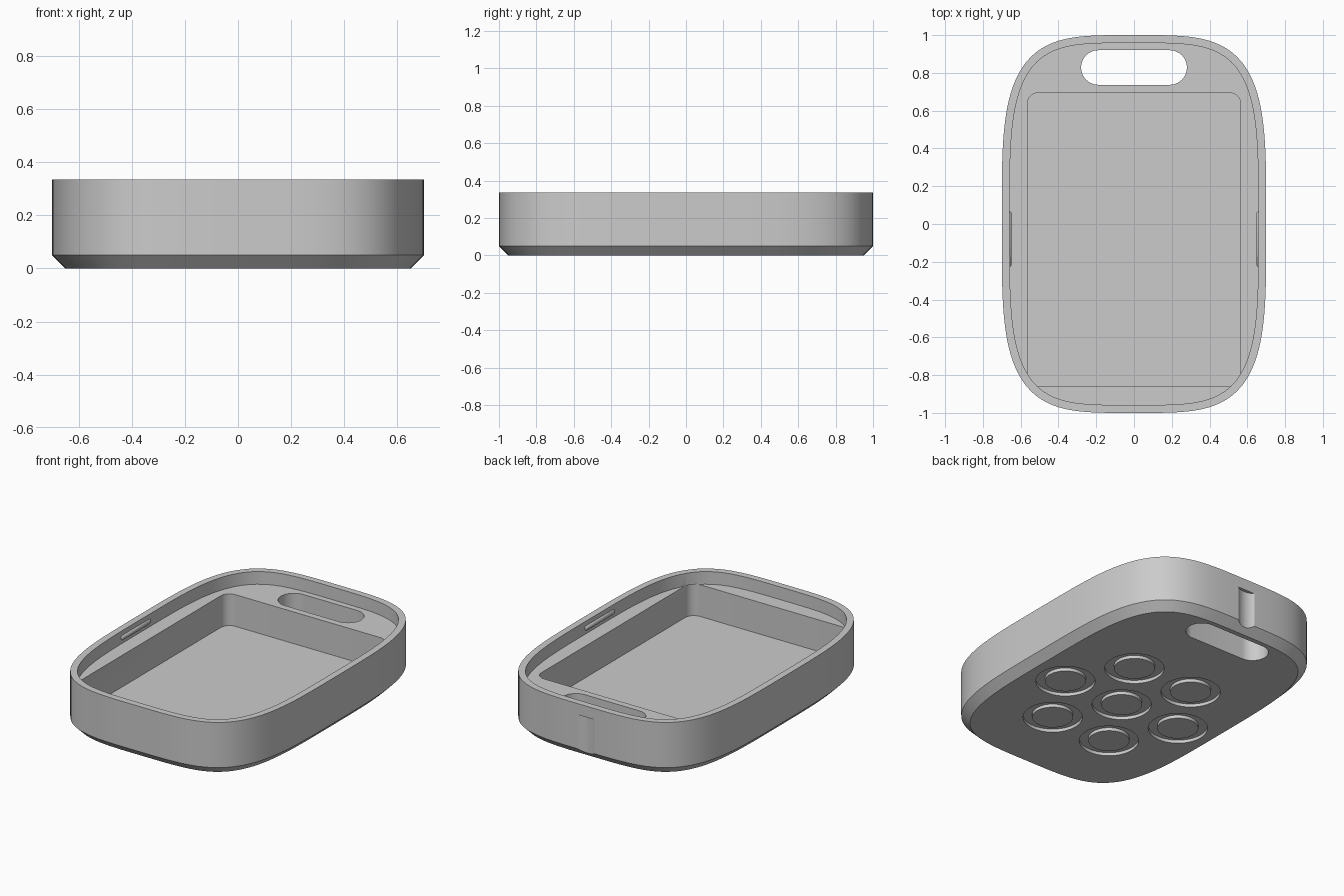
import bpy, bmesh, math
from mathutils import Vector

if "Cube" in bpy.data.objects:
    bpy.data.objects.remove(bpy.data.objects["Cube"])

A, B, N = 0.70, 1.0, 3.9          # half width, half length, squareness of the outline
TOP, LEDGE, FLOOR, CHAMFER, WALL = 0.335, 0.255, 0.055, 0.05, 0.042

grey = bpy.data.materials.new("plain_grey")
grey.diffuse_color = (0.6, 0.6, 0.6, 1)
grey.use_nodes = True
grey.node_tree.nodes["Principled BSDF"].inputs["Base Color"].default_value = grey.diffuse_color


def make_object(name, bm):
    bmesh.ops.recalc_face_normals(bm, faces=bm.faces)
    mesh = bpy.data.meshes.new(name)
    bm.to_mesh(mesh)
    bm.free()
    mesh.materials.append(grey)
    obj = bpy.data.objects.new(name, mesh)
    bpy.context.collection.objects.link(obj)
    return obj


def loft(name, loops):
    """Skin a stack of equal-length loops and cap both ends."""
    bm = bmesh.new()
    rings = [[bm.verts.new(p) for p in loop] for loop in loops]
    n = len(rings[0])
    for lo, hi in zip(rings, rings[1:]):
        for i in range(n):
            j = (i + 1) % n
            bm.faces.new((lo[i], lo[j], hi[j], hi[i]))
    bm.faces.new(rings[0])
    bm.faces.new(rings[-1])
    return make_object(name, bm)


def outline(inset, z, count=160):
    """Soft-cornered outline, moved inwards by a constant distance."""
    pts = []
    for i in range(count):
        t = math.tau * i / count
        c, s = math.cos(t), math.sin(t)
        r = (abs(c / A) ** N + abs(s / B) ** N) ** (-1 / N)
        x, y = r * c, r * s
        normal = Vector((math.copysign(abs(x / A) ** (N - 1) / A, x),
                         math.copysign(abs(y / B) ** (N - 1) / B, y))).normalized()
        pts.append((x - normal.x * inset, y - normal.y * inset, z))
    return pts


def rounded_rect(x0, x1, y0, y1, r, z, steps=12):
    pts = []
    corners = ((x1 - r, y1 - r), (x0 + r, y1 - r), (x0 + r, y0 + r), (x1 - r, y0 + r))
    for k, (cx, cy) in enumerate(corners):
        for i in range(steps + 1):
            t = math.pi / 2 * (k + i / steps)
            pts.append((cx + r * math.cos(t), cy + r * math.sin(t), z))
    return pts


def circle(cx, cy, r, z, count=48):
    return [(cx + r * math.cos(math.tau * i / count),
             cy + r * math.sin(math.tau * i / count), z) for i in range(count)]


def cut(target, cutter):
    mod = target.modifiers.new("cut", 'BOOLEAN')
    mod.operation, mod.solver, mod.object = 'DIFFERENCE', 'EXACT', cutter
    bpy.ops.object.select_all(action='DESELECT')
    bpy.context.view_layer.objects.active = target
    target.select_set(True)
    bpy.ops.object.modifier_apply(modifier=mod.name)
    bpy.data.objects.remove(cutter)


def smooth(obj):
    bpy.ops.object.select_all(action='DESELECT')
    bpy.context.view_layer.objects.active = obj
    obj.select_set(True)
    bpy.ops.object.shade_smooth_by_angle(angle=math.radians(30))


# Tray body: chamfered base, upright wall, thin rim and inner ledge
tray = loft("tray_body", [outline(CHAMFER, 0), outline(0, CHAMFER), outline(0, TOP),
                          outline(WALL, TOP), outline(WALL, LEDGE)])

# Deep pocket in the ledge
cut(tray, loft("pocket_cutter", [rounded_rect(-0.565, 0.565, -0.86, 0.695, 0.06, z)
                                 for z in (FLOOR, LEDGE + 0.003)]))

# Long handle hole through the back
cut(tray, loft("handle_cutter", [rounded_rect(-0.28, 0.28, 0.737, 0.92, 0.091, z)
                                 for z in (-0.1, 0.3)]))

# Shallow curved thumb groove in the back wall
cut(tray, loft("groove_cutter", [circle(0, 1.08, 0.1, z) for z in (-0.1, 0.265)]))

# Seven ring grooves under the base: one in the middle, six around it
centre_y, spacing = -0.11, 0.42
spots = [(0, centre_y)] + [(spacing * math.cos(k * math.pi / 3),
                            centre_y + spacing * math.sin(k * math.pi / 3)) for k in range(6)]
for x, y in spots:
    bm = bmesh.new()
    rings = [[bm.verts.new(p) for p in circle(x, y, r, z)]
             for r, z in ((0.17, -0.02), (0.17, 0.02), (0.117, 0.02), (0.117, -0.02))]
    for k in range(4):
        a, b = rings[k], rings[(k + 1) % 4]
        for i in range(48):
            j = (i + 1) % 48
            bm.faces.new((a[i], a[j], b[j], b[i]))
    cut(tray, make_object("ring_cutter", bm))
smooth(tray)

# Small snap ridges on the inside of both long walls
for side, label in ((-1, "left"), (1, "right")):
    bm = bmesh.new()
    bmesh.ops.create_uvsphere(bm, u_segments=20, v_segments=12, radius=0.018)
    for v in bm.verts:                      # stretch a ball into a rod along the wall
        x, y, z = v.co
        shift = math.copysign(0.132, z) if abs(z) > 1e-5 else 0
        v.co = (x + side * 0.666, z + shift - 0.08, y + 0.29)
    smooth(make_object(label + "_snap_ridge", bm))
